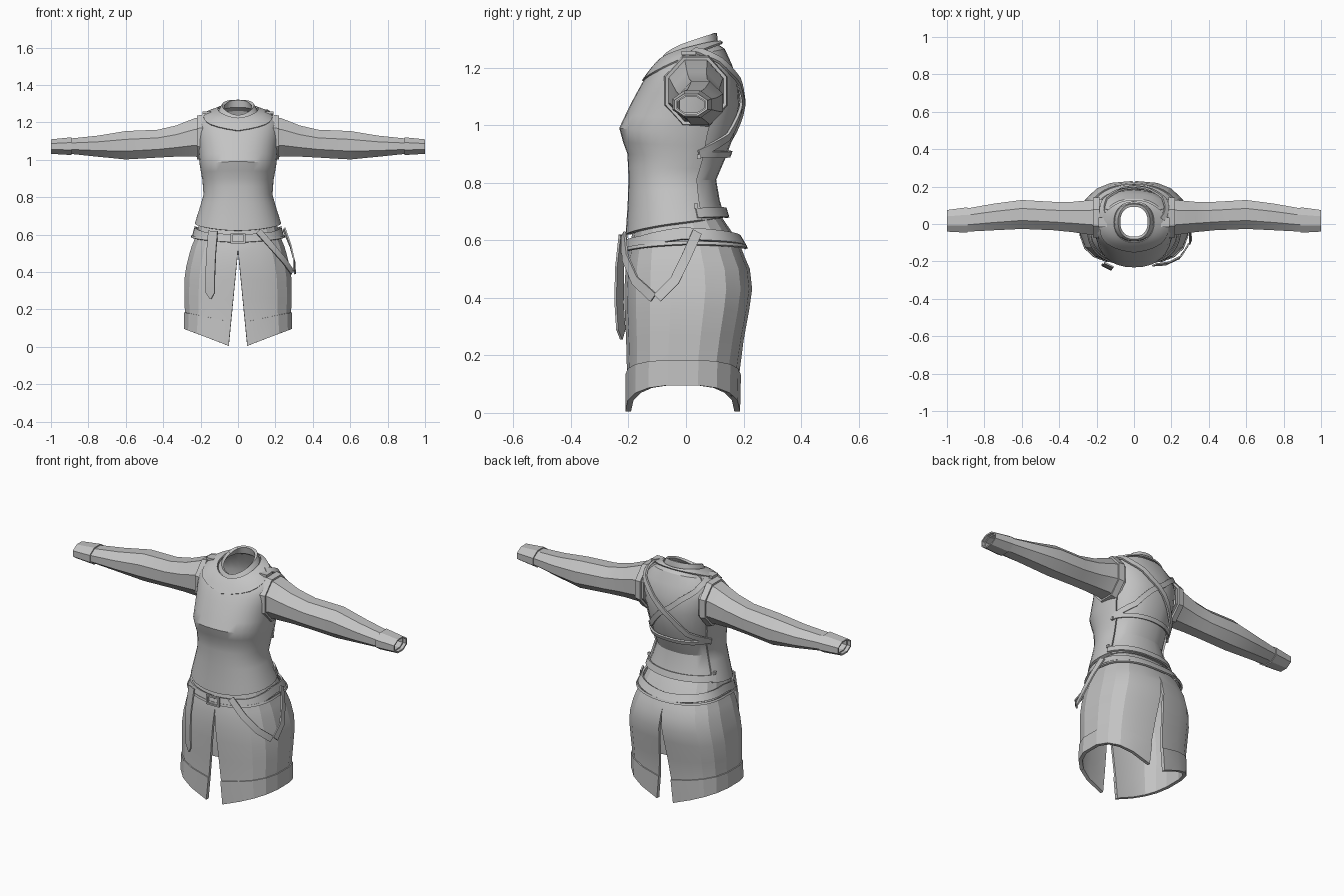
import bpy, bmesh
from math import sin, cos, pi, radians, copysign
from mathutils import Vector

cube = bpy.data.objects.get("Cube")
if cube:
    bpy.data.objects.remove(cube)

GREY = (0.55, 0.55, 0.55, 1)
cloth = bpy.data.materials.new("grey_cloth")
cloth.use_nodes = True
cloth.diffuse_color = GREY
cloth.node_tree.nodes["Principled BSDF"].inputs["Base Color"].default_value = GREY


def grid(name, fn, nu, nv, wrap=False, thick=0.0, mirror=False, angle=30):
    """Quad sheet: fn(a, b) gives a point for a, b in 0..1."""
    bm = bmesh.new()
    cols = nu if wrap else nu + 1
    rows = [[bm.verts.new(fn(i / nu, j / nv)) for i in range(cols)] for j in range(nv + 1)]
    for j in range(nv):
        for i in range(nu):
            k = (i + 1) % cols
            bm.faces.new((rows[j][i], rows[j][k], rows[j + 1][k], rows[j + 1][i]))
    mesh = bpy.data.meshes.new(name)
    bm.to_mesh(mesh)
    bm.free()
    mesh.materials.append(cloth)
    ob = bpy.data.objects.new(name, mesh)
    bpy.context.collection.objects.link(ob)
    bpy.ops.object.select_all(action='DESELECT')
    bpy.context.view_layer.objects.active = ob
    ob.select_set(True)
    if mirror:
        ob.modifiers.new("mirror", 'MIRROR')
    if thick:
        mod = ob.modifiers.new("thickness", 'SOLIDIFY')
        mod.thickness = thick
        mod.offset = -1
    for mod in list(ob.modifiers):
        bpy.ops.object.modifier_apply(modifier=mod.name)
    bpy.ops.object.shade_smooth_by_angle(angle=radians(angle))
    return ob


def pick(rings, v):
    """Linear blend between neighbouring rings."""
    v = max(0, min(v, len(rings) - 1))
    i = min(int(v), len(rings) - 2)
    return [a + (b - a) * (v - i) for a, b in zip(rings[i], rings[i + 1])]


def power(value, exponent):
    return copysign(abs(value) ** exponent, value)


# Torso rings: half width, front y, back y, front z, back z
TORSO = [(.222, -.2, .135, .62, .68), (.198, -.193, .117, .72, .74),
         (.175, -.19, .105, .81, .81), (.18, -.193, .135, .9, .88),
         (.195, -.224, .165, .985, .96), (.205, -.183, .187, 1.07, 1.07),
         (.215, -.145, .18, 1.14, 1.15), (.21, -.12, .16, 1.175, 1.21),
         (.16, -.1, .135, 1.2, 1.265), (.1, -.085, .105, 1.215, 1.285),
         (.08, -.075, .1, 1.235, 1.32)]

# Skirt rings from hem to waist: half width, front y, back y, z
SKIRT = [(.287, -.205, .182, 0), (.287, -.205, .185, .13), (.29, -.208, .2, .25),
         (.29, -.213, .22, .36), (.28, -.214, .23, .43), (.262, -.21, .222, .5),
         (.25, -.203, .205, .54), (.228, -.193, .185, .59), (.2, -.175, .118, .69)]


def torso(a, v):
    w, yf, yb, zf, zb = pick(TORSO, v)
    t = ((1 - cos(a)) / 2) ** .7
    return Vector((w * power(sin(a), .85), (yf + yb) / 2 - (yb - yf) / 2 * power(cos(a), .9),
                   zf + (zb - zf) * t))


def skirt(a, v):
    w, yf, yb, z = pick(SKIRT, v)
    slit = .05 * max(0, 1 - z / .52)
    side = abs(sin(a)) ** .8
    x = copysign(slit + (w - slit) * side, sin(a))
    hem = (.005 + .092 * side) * max(0, 1 - z / .3)
    return Vector((x, (yf + yb) / 2 - (yb - yf) / 2 * power(cos(a), .75), z + hem))


def normal(f, a, v):
    du = f(a + .05, v) - f(a - .05, v)
    dv = f(a, v + .25) - f(a, v - .25)
    return du.cross(dv).normalized()


def lifted(f, a, v, gap):
    return f(a, v) + normal(f, a, v) * gap


def ribbon(name, pts, norms, width, thick=.01, pointed=False):
    """Flat strap through points, facing along the normals."""
    last = len(pts) - 1

    def at(u, t):
        i = round(t * last)
        tangent = pts[min(i + 1, last)] - pts[max(i - 1, 0)]
        across = tangent.cross(norms[i]).normalized()
        w = width * (.1 if pointed and i == last else 1)
        return pts[i] + across * (u - .5) * w

    return grid(name, at, 1, last, thick=thick)


def strap(name, f, path, width, gap=.015, steps=20):
    """Strap that follows a surface along (degrees, ring) stops."""
    pts, norms = [], []
    for k in range(steps + 1):
        a, v = pick(path, k / steps * (len(path) - 1))
        pts.append(lifted(f, radians(a), v, gap))
        norms.append(normal(f, radians(a), v))
    return ribbon(name, pts, norms, width)


def hanging(name, coords, width, pointed=False):
    pts = [Vector(c) for c in coords]
    norms = [Vector((p.x * .8, p.y, 0)).normalized() for p in pts]
    return ribbon(name, pts, norms, width, .008, pointed)


def box(name, loc, size):
    bpy.ops.mesh.primitive_cube_add(size=1, location=loc)
    ob = bpy.context.object
    ob.name = name
    ob.scale = size
    ob.data.materials.append(cloth)


# Shirt body, front vest panel and collar band
top = len(TORSO) - 1
grid("shirt_body", lambda a, b: torso(a * 2 * pi, b * top), 28, top, wrap=True, thick=.008)
grid("vest_front", lambda a, b: lifted(torso, radians(-118 + 236 * a), b * 8.6, .01),
     22, 17, thick=.01)


def collar(a, b):
    turn = a * 2 * pi
    low = 6.2 + 2.3 * ((1 - cos(turn)) / 2) ** .5
    return lifted(torso, turn, low + (9 - low) * b, .016)


grid("collar_band", collar, 28, 4, wrap=True, thick=.008)
grid("collar_rim", lambda a, b: lifted(torso, a * 2 * pi, 9 + b, .007),
     28, 2, wrap=True, thick=.008)

# Skirt with front and back slits, and its hem band
waist = len(SKIRT) - 1
grid("skirt", lambda a, b: skirt(a * pi, b * waist), 9, waist, thick=.014, mirror=True, angle=18)
grid("skirt_hem", lambda a, b: lifted(skirt, a * pi, b, .006),
     9, 1, thick=.012, mirror=True, angle=18)

# Sleeve rings: x, low y, high y, low z, high z
SLEEVE = [(.17, -.07, .135, 1.0, 1.235), (.23, -.06, .13, 1.015, 1.225),
          (.33, -.045, .12, 1.015, 1.185), (.43, -.035, .12, 1.01, 1.162),
          (.6, -.028, .13, 1.0, 1.155), (.75, -.035, .11, 1.015, 1.13),
          (.89, -.042, .085, 1.03, 1.115), (.98, -.036, .07, 1.037, 1.104)]


def sleeve(a, v, grow=0.0):
    x, y0, y1, z0, z1 = pick(SLEEVE, v)
    turn = a * 2 * pi + pi / 8
    return Vector((x, (y0 + y1) / 2 + ((y1 - y0) / 2 + grow) * cos(turn) * 1.06,
                   (z0 + z1) / 2 + ((z1 - z0) / 2 + grow) * sin(turn) * 1.06))


def cuff(a, b):
    p = sleeve(a, 6 + b, .006)
    p.x = .89 + .11 * b
    return p


end = len(SLEEVE) - 1
grid("sleeves", lambda a, b: sleeve(a, b * end), 8, end, wrap=True, thick=.006,
     mirror=True, angle=25)
grid("cuffs", cuff, 8, 1, wrap=True, thick=.008, mirror=True, angle=25)
grid("armhole_trim", lambda a, b: sleeve(a, .25 + .55 * b, .012), 8, 1, wrap=True,
     thick=.012, mirror=True)

# Crossed back straps and the lower back straps
for label, s in (("left", 1), ("right", -1)):
    path = [(s * a, v) for a, v in ((95, 8.2), (130, 7.2), (160, 6), (180, 5.1),
                                    (210, 4), (248, 3.2))]
    strap(label + "_cross_strap", torso, path, .028, gap=.016 + .004 * s)
strap("back_chest_strap", torso, [(112, 3.2), (180, 3.3), (248, 3.2)], .022)
strap("back_waist_strap", torso, [(112, .35), (180, .2), (248, .35)], .035)

# Belt with buckle and hanging ends
strap("belt", skirt, [(0, 6.7), (90, 7.3), (180, 7), (270, 7.3), (360, 6.7)], .042, .018, 40)
strap("belt_edge", skirt, [(0, 6.4), (90, 6.9), (180, 6.6), (270, 6.9), (360, 6.4)],
      .012, .021, 40)
for x in (-.035, .035):
    box("buckle_side", (x, -.222, .58), (.01, .012, .05))
for z in (.558, .602):
    box("buckle_bar", (0, -.222, z), (.08, .012, .009))
hanging("belt_tail", [(-.135, -.222, .62), (-.145, -.235, .5), (-.15, -.236, .38),
                      (-.15, -.23, .29), (-.148, -.228, .255)], .055, True)
hanging("front_loop_strap", [(.11, -.222, .62), (.18, -.215, .54), (.25, -.18, .46),
                             (.292, -.115, .4)], .034)
hanging("side_loop_strap", [(.25, .04, .63), (.285, 0, .54), (.305, -.04, .46),
                            (.305, -.1, .4)], .034)

# Side buttons and shoulder buckles
for s in (1, -1):
    for v in (.7, 3.1):
        box("vest_button", lifted(torso, s * radians(112), v, .013), (.014, .014, .016))
    box("shoulder_buckle", lifted(torso, s * radians(88), 8, .014), (.045, .05, .014))
